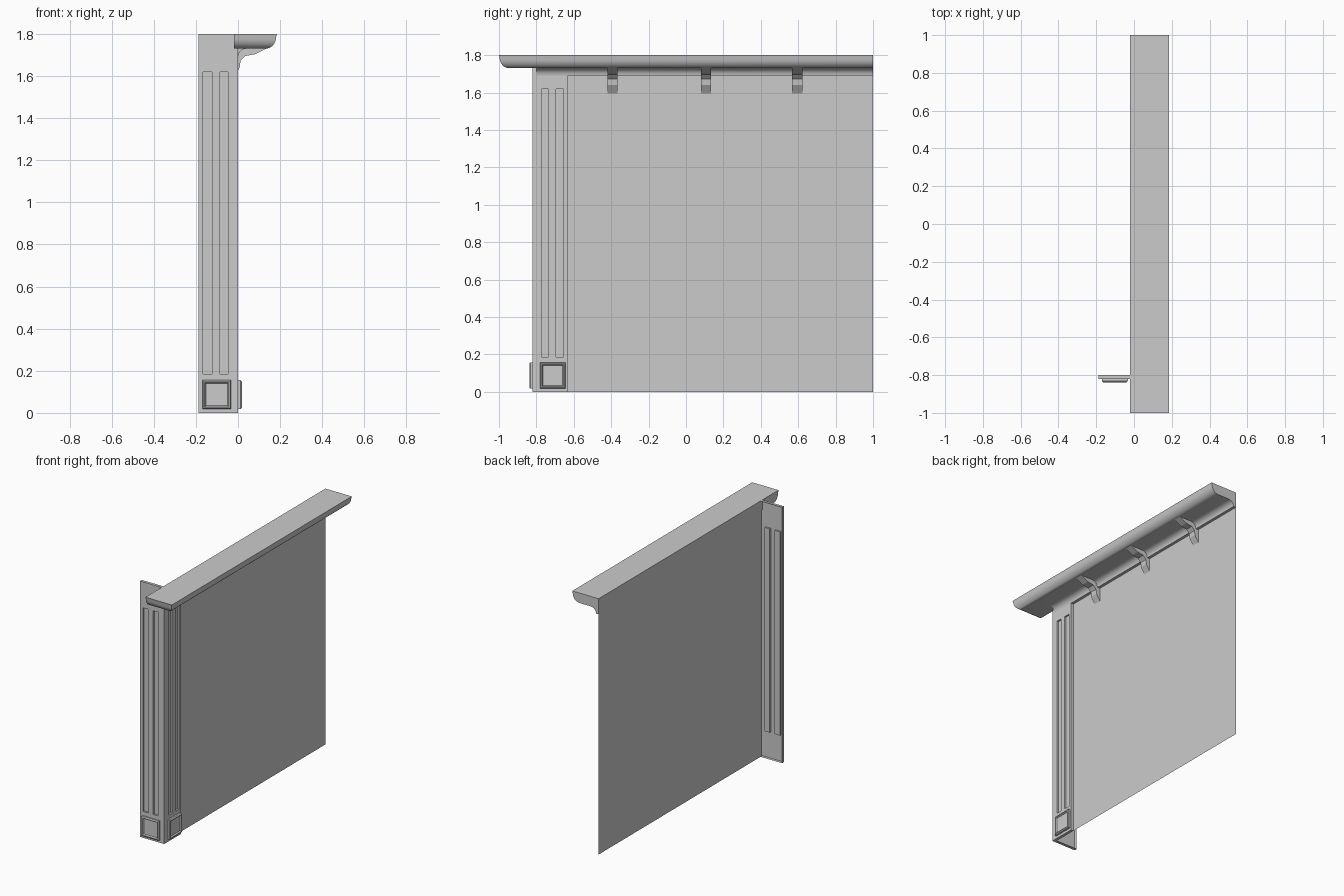
import bpy, bmesh, math

cube = bpy.data.objects.get("Cube")
if cube:
    bpy.data.objects.remove(cube, do_unlink=True)

GREY = 0.6
stone = bpy.data.materials.new("light_grey")
stone.use_nodes = True
stone.diffuse_color = (GREY, GREY, GREY, 1)
stone.node_tree.nodes["Principled BSDF"].inputs["Base Color"].default_value = (GREY, GREY, GREY, 1)

WALL_X = -0.02    # plane of the wall
CORNER_Y = -0.82  # front corner of the pilaster


def finish(name, bm, smooth=False):
    bmesh.ops.remove_doubles(bm, verts=bm.verts, dist=0.0001)
    bmesh.ops.recalc_face_normals(bm, faces=bm.faces)
    mesh = bpy.data.meshes.new(name)
    bm.to_mesh(mesh)
    bm.free()
    mesh.materials.append(stone)
    obj = bpy.data.objects.new(name, mesh)
    bpy.context.collection.objects.link(obj)
    if smooth:
        bpy.ops.object.select_all(action='DESELECT')
        obj.select_set(True)
        bpy.context.view_layer.objects.active = obj
        bpy.ops.object.shade_smooth_by_angle(angle=math.radians(35))
    return obj


def quad(bm, points):
    return bm.faces.new([bm.verts.new(p) for p in points])


def loft(name, rings, smooth=False):
    """Closed solid through a list of equal-length rings."""
    bm = bmesh.new()
    loops = [[bm.verts.new(p) for p in ring] for ring in rings]
    for a, b in zip(loops, loops[1:]):
        for i in range(len(a)):
            j = (i + 1) % len(a)
            bm.faces.new((a[i], a[j], b[j], b[i]))
    bm.faces.new(loops[0])
    bm.faces.new(loops[-1])
    return finish(name, bm, smooth)


def prism(name, profile, y0, y1, smooth=False):
    """Extrude an (x, z) profile along y."""
    return loft(name, [[(x, y, z) for x, z in profile] for y in (y0, y1)], smooth)


def front(u, v, d):
    return (-u, CORNER_Y + d, v)


def side(u, v, d):
    return (-d, CORNER_Y + u, v)


def rect(u0, u1, v0, v1):
    return [(u0, v0), (u1, v0), (u1, v1), (u0, v1)]


def pilaster(name, place, height):
    """Fluted shell with a lip turned back around its edge."""
    bm = bmesh.new()
    us = [0, 0.047, 0.086, 0.124, 0.166, 0.188]
    vs = [0, 0.185, 1.618, height]
    for i in range(len(us) - 1):
        for j in range(len(vs) - 1):
            cell = rect(us[i], us[i + 1], vs[j], vs[j + 1])
            flute = j == 1 and i in (1, 3)
            depth = 0.012 if flute else 0
            quad(bm, [place(u, v, depth) for u, v in cell])
            if flute:
                for a, b in zip(cell, cell[1:] + cell[:1]):
                    quad(bm, [place(*a, 0), place(*b, 0), place(*b, depth), place(*a, depth)])
    outline = rect(us[0], us[-1], 0, height)
    for a, b in zip(outline, outline[1:] + outline[:1]):
        quad(bm, [place(*a, 0), place(*b, 0), place(*b, 0.02), place(*a, 0.02)])
    finish(name, bm)


def plinth_block(name, place, u0, u1):
    """Raised square with a chamfered rim and a sunken panel."""
    steps = [(0, 0), (0, -0.012), (0.006, -0.018), (0.011, -0.018), (0.016, -0.009)]
    loft(name, [[place(u, v, d) for u, v in rect(u0 + s, u1 - s, 0.018 + s, 0.156 - s)]
                for s, d in steps])


# Wall sheet
bm = bmesh.new()
quad(bm, [(WALL_X, y, z) for y, z in rect(CORNER_Y + 0.01, 1, 0, 1.8)])
finish("wall_panel", bm)

# Corner pilaster
pilaster("front_pilaster", front, 1.8)
pilaster("side_pilaster", side, 1.73)
plinth_block("front_plinth_block", front, 0.033, 0.169)
plinth_block("side_plinth_block", side, 0.04, 0.177)

# Cornice with a rounded edge that turns the front corner
rings = [[(x, y, 1.8) for x, y in rect(WALL_X, 0.185, -1, 1)]]
for k in range(7):
    t = math.radians(15 * k)
    inset, z = 0.003 + 0.05 * (1 - math.cos(t)), 1.79 - 0.06 * math.sin(t)
    rings.append([(x, y, z) for x, y in rect(WALL_X, 0.185 - inset, -1 + inset, 1)])
loft("cornice", rings, True)

# Hollow moulding under the cornice
cove = [(WALL_X, 1.73), (WALL_X, 1.69), (0, 1.69)]
for k in range(1, 6):
    t = math.radians(18 * k)
    cove.append((0.04 * (1 - math.cos(t)), 1.69 + 0.04 * math.sin(t)))
prism("cove_moulding", cove, -0.8, 1, True)

# Brackets
bracket = [(WALL_X, 1.73), (WALL_X, 1.596), (0.008, 1.64), (0.012, 1.672),
           (0.035, 1.695), (0.08, 1.703), (0.135, 1.73)]
for n, y in enumerate((-0.394, 0.107, 0.595)):
    prism(f"bracket_{n + 1}", bracket, y - 0.027, y + 0.027)
